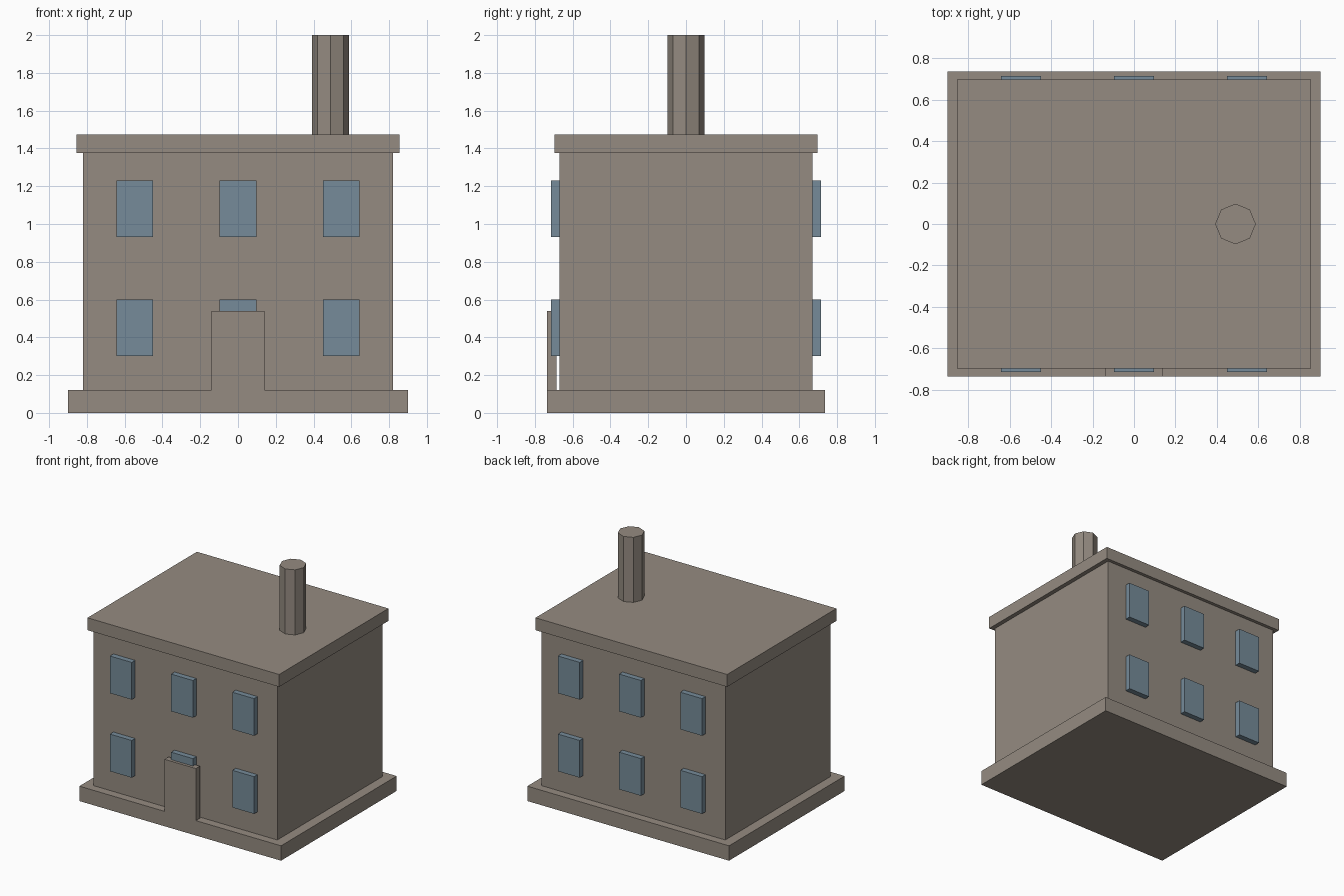
import bpy
import math

cube = bpy.data.objects.get("Cube")
if cube:
    bpy.data.objects.remove(cube, do_unlink=True)


def make_material(name, colour):
    mat = bpy.data.materials.new(name)
    mat.use_nodes = True
    mat.diffuse_color = (*colour, 1)
    mat.node_tree.nodes["Principled BSDF"].inputs["Base Color"].default_value = (*colour, 1)
    return mat


stone = make_material("warm_grey_stone", (0.30, 0.26, 0.22))
glass = make_material("blue_grey_glass", (0.18, 0.26, 0.32))


def box(name, x, y, z, mat):
    """Box spanning the given (low, high) range on each axis."""
    spans = (x, y, z)
    bpy.ops.mesh.primitive_cube_add(size=1, location=[(a + b) / 2 for a, b in spans])
    obj = bpy.context.object
    obj.name = name
    obj.scale = [b - a for a, b in spans]
    bpy.ops.object.transform_apply(location=False, rotation=False, scale=True)
    obj.data.materials.append(mat)


# Plinth, walls and flat roof slab
box("plinth", (-0.90, 0.90), (-0.737, 0.737), (0, 0.12), stone)
box("walls", (-0.82, 0.82), (-0.67, 0.67), (0.12, 1.375), stone)
box("roof_slab", (-0.855, 0.855), (-0.697, 0.697), (1.375, 1.475), stone)

# Door slab, standing just clear of the front wall
box("door", (-0.14, 0.14), (-0.737, -0.686), (0.12, 0.54), stone)

# Octagonal chimney
bpy.ops.mesh.primitive_cylinder_add(vertices=8, radius=0.098, depth=0.525,
                                    location=(0.49, 0, 1.7375),
                                    rotation=(0, 0, math.pi / 2))
chimney = bpy.context.object
chimney.name = "chimney"
chimney.data.materials.append(stone)

# Two rows of three windows on the front and back
for side, depth in (("front", (-0.714, -0.67)), ("back", (0.67, 0.714))):
    for floor, height in (("lower", (0.30, 0.60)), ("upper", (0.93, 1.23))):
        for place, x in (("right", -0.546), ("middle", 0), ("left", 0.546)):
            box(f"{side}_{floor}_{place}_window", (x - 0.097, x + 0.097), depth, height, glass)
